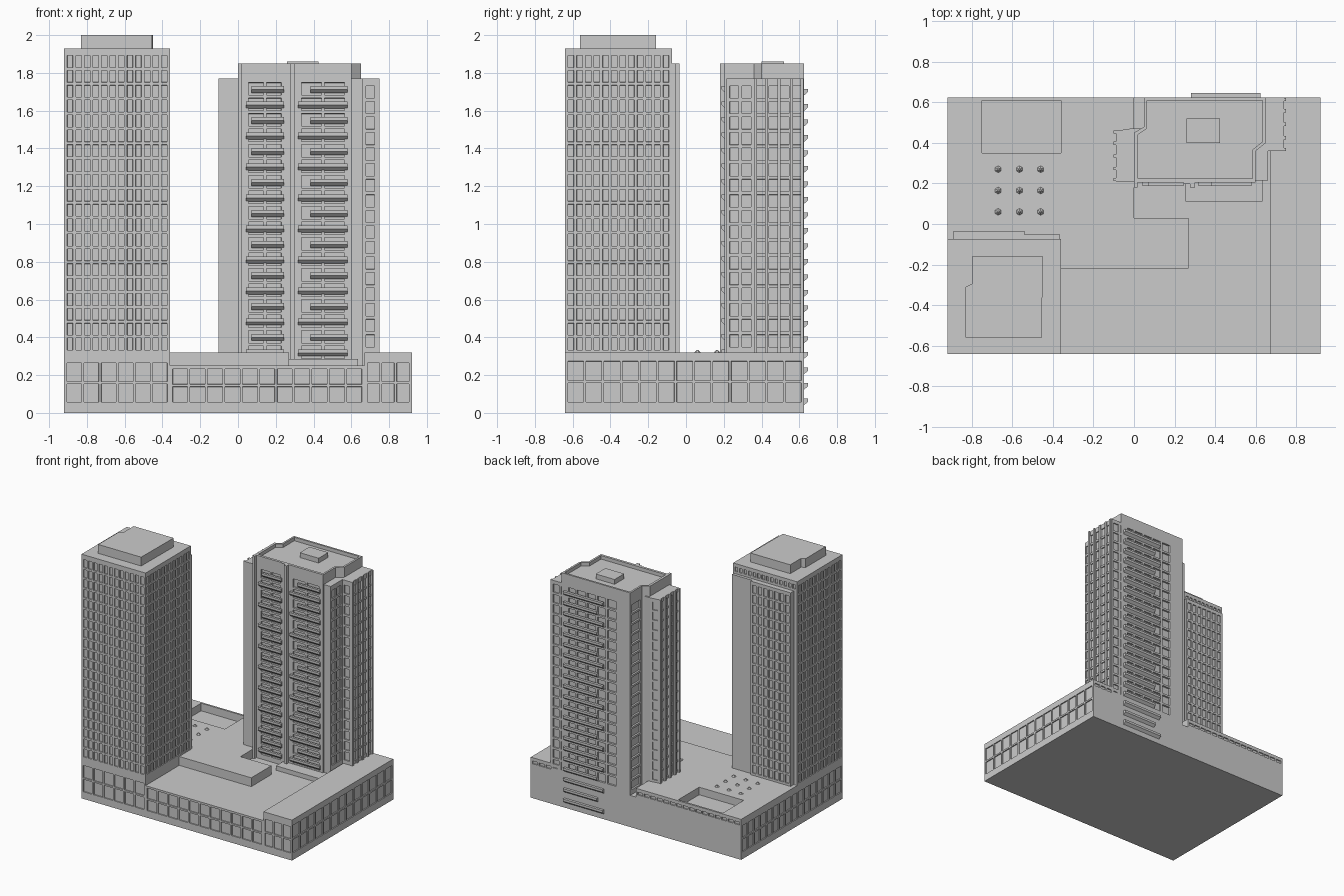
import bpy, bmesh
from mathutils import Vector

if "Cube" in bpy.data.objects:
    bpy.data.objects.remove(bpy.data.objects["Cube"])


def finish(bm, name):
    me = bpy.data.meshes.new(name)
    bm.to_mesh(me)
    bm.free()
    ob = bpy.data.objects.new(name, me)
    bpy.context.collection.objects.link(ob)
    return ob


def add_box(bm, x0, x1, y0, y1, z0, z1):
    r = bmesh.ops.create_cube(bm, size=1)
    for v in r['verts']:
        v.co = Vector(((x0 + x1) / 2 + v.co.x * (x1 - x0),
                       (y0 + y1) / 2 + v.co.y * (y1 - y0),
                       (z0 + z1) / 2 + v.co.z * (z1 - z0)))


def boxes(name, items):
    bm = bmesh.new()
    for it in items:
        add_box(bm, *it)
    return finish(bm, name)


def block(name, plan, z0, z1, walls=None, hole=None, hole_depth=0.03, frame=0.011, recess=0.008):
    """Prism on a counter-clockwise plan. walls: edge index -> (cols, rows, low z, high z)
    of recessed windows. hole: sunken area in the roof."""
    bm = bmesh.new()
    wins = []
    walls = walls or {}
    n = len(plan)

    def quad(a, b, lo, hi):
        return bm.faces.new([bm.verts.new((p[0], p[1], z)) for p, z in
                             ((a, lo), (b, lo), (b, hi), (a, hi))])

    for i in range(n):
        a, b = Vector(plan[i]), Vector(plan[(i + 1) % n])
        if i not in walls:
            quad(a, b, z0, z1)
            continue
        cols, rows, lo, hi = walls[i]
        m = min(0.008 / (b - a).length, 0.1)
        us = [m + (1 - 2 * m) * k / cols for k in range(cols + 1)]
        zs = [lo + (hi - lo) * k / rows for k in range(rows + 1)]
        quad(a, b, z0, lo)
        quad(a, b, hi, z1)
        quad(a, a.lerp(b, m), lo, hi)
        quad(a.lerp(b, 1 - m), b, lo, hi)
        for c in range(cols):
            for r in range(rows):
                wins.append(quad(a.lerp(b, us[c]), a.lerp(b, us[c + 1]), zs[r], zs[r + 1]))
    bm.normal_update()
    if wins:
        bmesh.ops.inset_individual(bm, faces=wins, thickness=frame, depth=0)
        bm.normal_update()
        bmesh.ops.inset_individual(bm, faces=wins, thickness=0.0008, depth=-recess)

    def ring(pts, z):
        return [bm.verts.new((x, y, z)) for x, y in pts]

    def loop(vs):
        return [bm.edges.new((vs[k], vs[(k + 1) % len(vs)])) for k in range(len(vs))]

    bm.faces.new(ring(plan, z0)[::-1])
    top = ring(plan, z1)
    if hole:
        hi, lo = ring(hole, z1), ring(hole, z1 - hole_depth)
        bmesh.ops.triangle_fill(bm, edges=loop(top) + loop(hi), use_beauty=True,
                                use_dissolve=False, normal=(0, 0, 1))
        k = len(hi)
        for j in range(k):
            bm.faces.new((hi[(j + 1) % k], hi[j], lo[j], lo[(j + 1) % k]))
        bm.faces.new(lo)
    else:
        bm.faces.new(top)
    return finish(bm, name)


def rect(x0, x1, y0, y1):
    return [(x0, y0), (x1, y0), (x1, y1), (x0, y1)]


def balconies(name, x_left, x_right, wall, out, z_low, floors, stagger):
    """Stack of balconies with a sloping underside."""
    bm = bmesh.new()
    for f in range(floors):
        z = z_low + PITCH * f
        xa = x_left + (stagger if f % 2 else 0)
        prof = [(wall, z), (wall, z + .036), (out, z + .036), (out, z + .018)]
        A, B = [[bm.verts.new((x, *p)) for p in prof] for x in (xa, x_right)]
        bm.faces.new(A)
        bm.faces.new(B[::-1])
        for k in range(4):
            bm.faces.new((A[k], B[k], B[(k + 1) % 4], A[(k + 1) % 4]))
    bmesh.ops.recalc_face_normals(bm, faces=bm.faces)
    return finish(bm, name)


PITCH = 0.082

# Podium: raised deck with sunken court, lower middle terrace, raised right strip
block("podium_deck", [(-.92, -.64), (-.36, -.64), (-.36, -.22), (.27, -.22), (.27, .03),
                      (0, .03), (0, .625), (-.92, .625)], 0, .32,
      {0: (6, 2, .05, .27), 6: (16, 1, .265, .3), 7: (16, 2, .05, .27)},
      hole=rect(-.75, -.36, .35, .61), hole_depth=.06, frame=.009)
block("middle_terrace", [(-.36, -.64), (.67, -.64), (.67, .625), (-.0, .625), (-.0, .02), (-.36, .02)],
      0, .25, {0: (11, 2, .05, .24)}, frame=.009)
block("right_strip", rect(.67, .92, -.64, .625), 0, .32,
      {0: (3, 2, .05, .27), 1: (13, 2, .05, .28), 2: (4, 1, .265, .3)}, frame=.009)
boxes("terrace_step", [(.255, .635, .11, .22, .24, .285)])

# Small skylights on the deck
bm = bmesh.new()
for x in (-.67, -.565, -.46):
    for y in (.06, .165, .27):
        r = bmesh.ops.create_cone(bm, cap_ends=True, segments=6, radius1=.018, radius2=.004, depth=.014)
        bmesh.ops.translate(bm, verts=r['verts'], vec=(x, y, .326))
finish(bm, "deck_skylights")

# Left tower with back bay and roof house
block("left_tower", rect(-.92, -.36, -.64, -.075), .32, 1.93,
      {0: (12, 20, .325, 1.9), 1: (12, 20, .325, 1.9), 2: (14, 1, 1.86, 1.91), 3: (12, 20, .325, 1.9)})
block("left_tower_back_bay", rect(-.89, -.54, -.08, -.035), .32, 1.85, {2: (7, 19, .33, 1.83)})
boxes("left_tower_back_rib", [(-.54, -.365, -.08, -.052, .32, 1.85)])
block("left_tower_roof_house", [(-.83, -.56), (-.455, -.56), (-.45, -.16), (-.80, -.16),
                                (-.80, -.295), (-.83, -.31)], 1.93, 2.0)

# Right tower core with parapet
top = .28 + 18 * PITCH
block("right_tower", [(0, .205), (.04, .205), (.245, .205), (.32, .205), (.58, .205), (.60, .205),
                      (.60, .36), (.65, .40), (.65, .625), (.62, .625), (.16, .625), (.05, .625),
                      (.05, .48), (0, .45)], .25, 1.85,
      {2 - 1: (2, 18, .28, top), 3: (2, 18, .28, top), 9: (5, 18, .28, top), 12 - 1: (1, 18, .28, top)},
      hole=[(.02, .225), (.585, .225), (.585, .367), (.635, .407), (.635, .61), (.065, .61),
            (.065, .472), (.02, .442)], hole_depth=.028, recess=.014)
boxes("right_tower_roof_house", [(.26, .425, .40, .52, 1.82, 1.86)])
boxes("right_tower_front_fins", [(.275, .30, .18, .21, .25, 1.85), (0, .018, .18, .21, .25, 1.85),
                                 (.245, .275, .198, .21, .25, 1.85)])

# Balconies front and back
balconies("front_balconies_left", .042, .243, .206, .188, .30, 18, .03)
balconies("front_balconies_right", .318, .58, .206, .188, .30, 18, .065)
balconies("back_balconies", .28, .625, .624, .645, .04, 21, .05)

# Lower side wings of the right tower
block("left_wing", [(-.088, .21), (0, .21), (.05, .47), (-.02, .47), (-.088, .46)], .31, 1.77,
      {3: (1, 18, .33, 1.75), 4: (4, 18, .33, 1.75)}, frame=.012)
block("right_wing", [(.59, .215), (.66, .215), (.66, .36), (.74, .36), (.74, .625), (.59, .625)],
      .25, 1.77, {1: (2, 17, .34, 1.74), 2: (1, 17, .34, 1.74), 3: (4, 17, .34, 1.74),
                  4: (2, 18, .28, 1.75)}, frame=.012)
boxes("wing_piers",
      [(-.102, -.086, y, y + .016, .32, 1.77) for y in (.212, .266, .328, .39, .446)] +
      [(.735, .75, y, y + .016, .32, 1.77) for y in (.36, .418, .484, .55, .606)])
